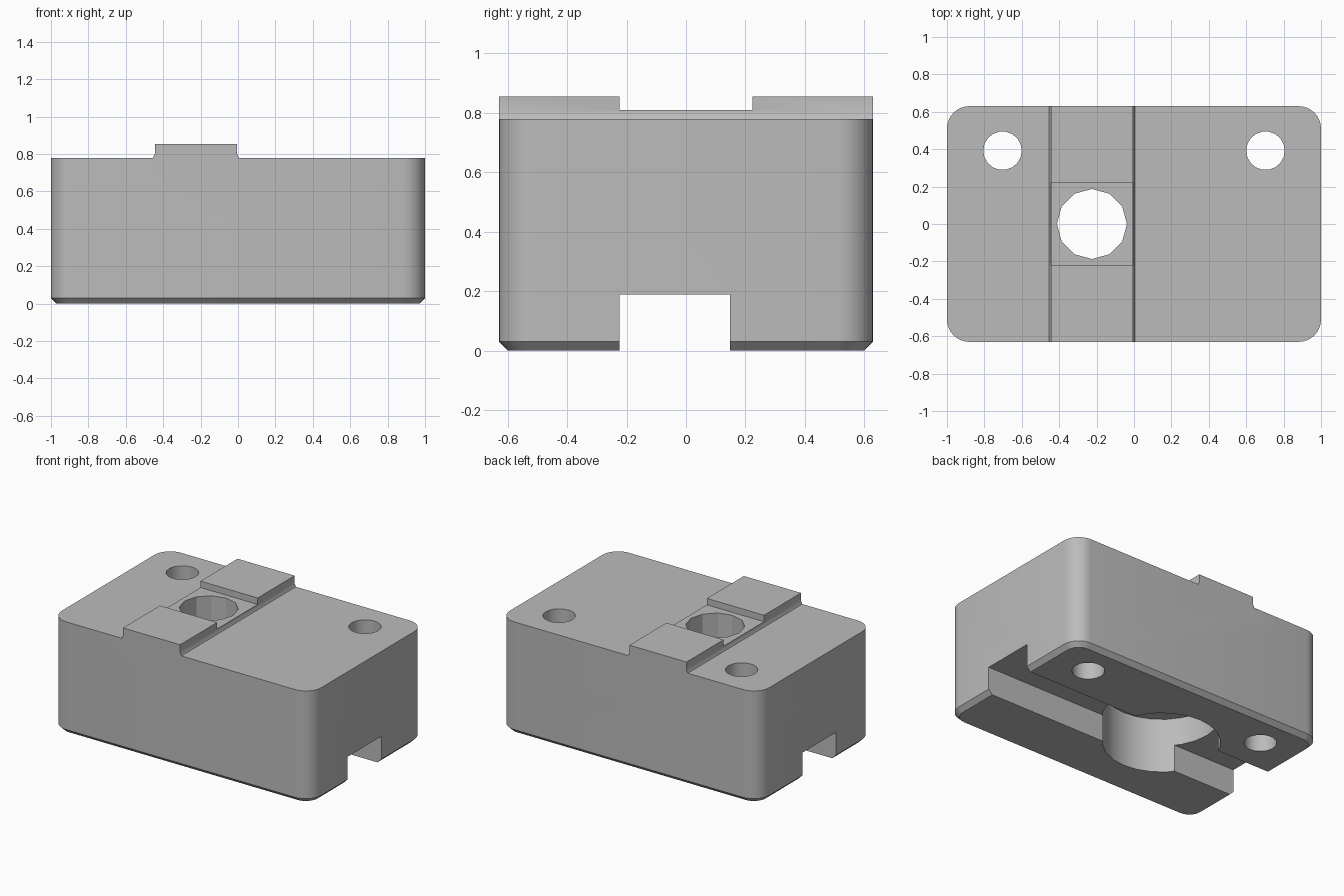
import bpy, bmesh, math

cube = bpy.data.objects.get("Cube")
if cube:
    bpy.data.objects.remove(cube, do_unlink=True)

grey = bpy.data.materials.new("plain grey")
grey.use_nodes = True
colour = (0.5, 0.5, 0.5, 1)
grey.diffuse_color = colour
grey.node_tree.nodes["Principled BSDF"].inputs["Base Color"].default_value = colour


def loft(name, rings):
    """Solid skinned through rings of points, capped at both ends."""
    bm = bmesh.new()
    loops = [[bm.verts.new(p) for p in ring] for ring in rings]
    n = len(loops[0])
    for a, b in zip(loops, loops[1:]):
        for i in range(n):
            j = (i + 1) % n
            bm.faces.new((a[i], a[j], b[j], b[i]))
    bm.faces.new(loops[0][::-1])
    bm.faces.new(loops[-1])
    bmesh.ops.recalc_face_normals(bm, faces=bm.faces)
    mesh = bpy.data.meshes.new(name)
    bm.to_mesh(mesh)
    bm.free()
    obj = bpy.data.objects.new(name, mesh)
    bpy.context.collection.objects.link(obj)
    mesh.materials.append(grey)
    return obj


def rounded_ring(hx, hy, r, z, steps=8):
    ring = []
    for k, (sx, sy) in enumerate([(1, 1), (-1, 1), (-1, -1), (1, -1)]):
        for s in range(steps + 1):
            a = math.pi / 2 * (k + s / steps)
            ring.append((sx * (hx - r) + r * math.cos(a),
                         sy * (hy - r) + r * math.sin(a), z))
    return ring


def cylinder(name, x, y, r, z0, z1, sides):
    angles = [2 * math.pi * i / sides for i in range(sides)]
    return loft(name, [[(x + r * math.cos(a), y + r * math.sin(a), z) for a in angles]
                       for z in (z0, z1)])


def box(name, x0, x1, y0, y1, z0, z1):
    return loft(name, [[(x0, y0, z), (x1, y0, z), (x1, y1, z), (x0, y1, z)]
                       for z in (z0, z1)])


def combine(target, tool, operation):
    bpy.context.view_layer.objects.active = target
    mod = target.modifiers.new(operation, 'BOOLEAN')
    mod.operation = operation
    mod.solver = 'EXACT'
    mod.object = tool
    bpy.ops.object.modifier_apply(modifier=mod.name)
    bpy.data.objects.remove(tool, do_unlink=True)


# Rounded block with a chamfered foot
W, D, H = 1.0, 0.63, 0.78
block = loft("mounting_block", [rounded_ring(W - 0.03, D - 0.03, 0.09, 0),
                                rounded_ring(W, D, 0.12, 0.03),
                                rounded_ring(W, D, 0.12, H)])

# Raised key across the top, flared at its base
profile = [(-0.445, 0.7), (-0.455, H), (-0.445, 0.8), (-0.445, 0.855),
           (-0.005, 0.855), (-0.005, 0.8), (0.005, H), (-0.005, 0.7)]
key = loft("raised_key", [[(x, y, z) for x, z in profile] for y in (-D, D)])
combine(block, key, 'UNION')

# Gap in the key, and the slot along the underside
combine(block, box("key_gap", -0.6, 0.2, -0.223, 0.223, 0.81, 1), 'DIFFERENCE')
combine(block, box("bottom_slot", -2, 2, -0.223, 0.148, -1, 0.188), 'DIFFERENCE')

# Central hole with a wide counterbore below, and two screw holes
CX = -0.225
combine(block, cylinder("counterbore", CX, 0, 0.37, -1, 0.38, 24), 'DIFFERENCE')
combine(block, cylinder("centre_hole", CX, 0, 0.187, 0.2, 2, 12), 'DIFFERENCE')
for x in (-0.703, 0.703):
    combine(block, cylinder("screw_hole", x, 0.392, 0.103, -1, 2, 18), 'DIFFERENCE')

bpy.ops.object.select_all(action='DESELECT')
block.select_set(True)
bpy.context.view_layer.objects.active = block
bpy.ops.object.shade_smooth_by_angle(angle=math.radians(28))
